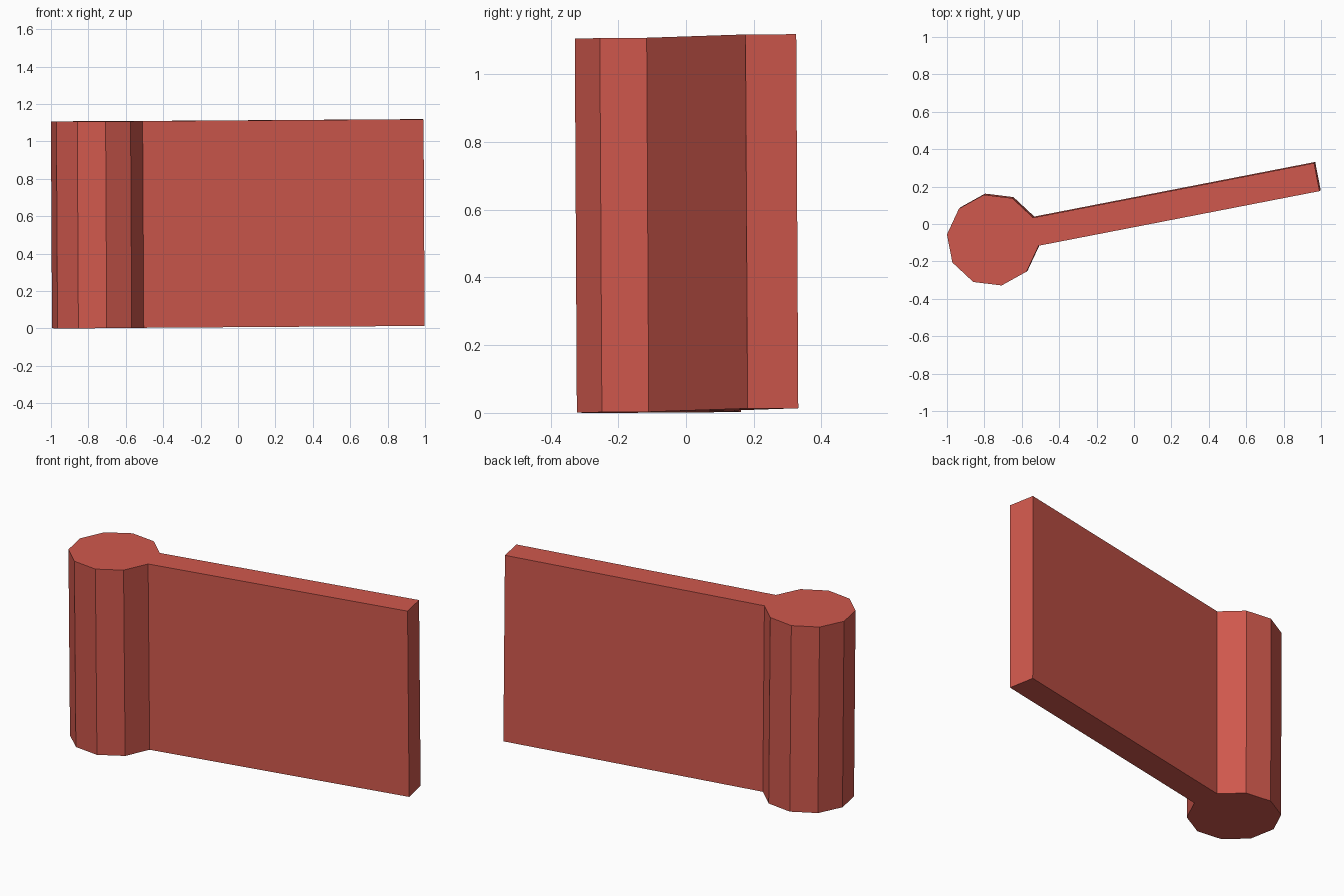
import bpy
import bmesh
from math import cos, sin, radians, tau
from mathutils import Euler

if "Cube" in bpy.data.objects:
    bpy.data.objects.remove(bpy.data.objects["Cube"], do_unlink=True)

SIDES, RADIUS, ARM, HEIGHT = 10, 0.247, 1.53, 1.105

# Single flat red
red = bpy.data.materials.new("brick_red")
red.use_nodes = True
colour = (0.63, 0.098, 0.074, 1)
red.diffuse_color = colour
red.node_tree.nodes["Principled BSDF"].inputs["Base Color"].default_value = colour

# Footprint: ten-sided post with one side drawn out into a straight arm
step = tau / SIDES
ring = [(RADIUS * cos(step * (i + 0.5)), RADIUS * sin(step * (i + 0.5)))
        for i in range(SIDES)]
(x0, y0), (x1, y1) = ring[-1], ring[0]
outline = ring + [(x0 + ARM, y0), (x1 + ARM, y1)]

# Raise the footprint into a solid
bm = bmesh.new()
base = bm.faces.new([bm.verts.new((x, y, 0)) for x, y in outline])
raised = bmesh.ops.extrude_face_region(bm, geom=[base], use_keep_orig=True)
top = [v for v in raised["geom"] if isinstance(v, bmesh.types.BMVert)]
bmesh.ops.translate(bm, verts=top, vec=(0, 0, HEIGHT))
bmesh.ops.recalc_face_normals(bm, faces=bm.faces)
mesh = bpy.data.meshes.new("post_with_panel")
bm.to_mesh(mesh)
bm.free()
mesh.materials.append(red)

# Turn the arm towards the back and lean the whole piece very slightly
panel = bpy.data.objects.new("post_with_panel", mesh)
bpy.context.collection.objects.link(panel)
lean = Euler((0.0055, -0.0055, 0)).to_matrix()
turn = Euler((0, 0, radians(11))).to_matrix()
panel.rotation_euler = (lean @ turn).to_euler()
panel.location = (-0.749, -0.08, 0.002)
